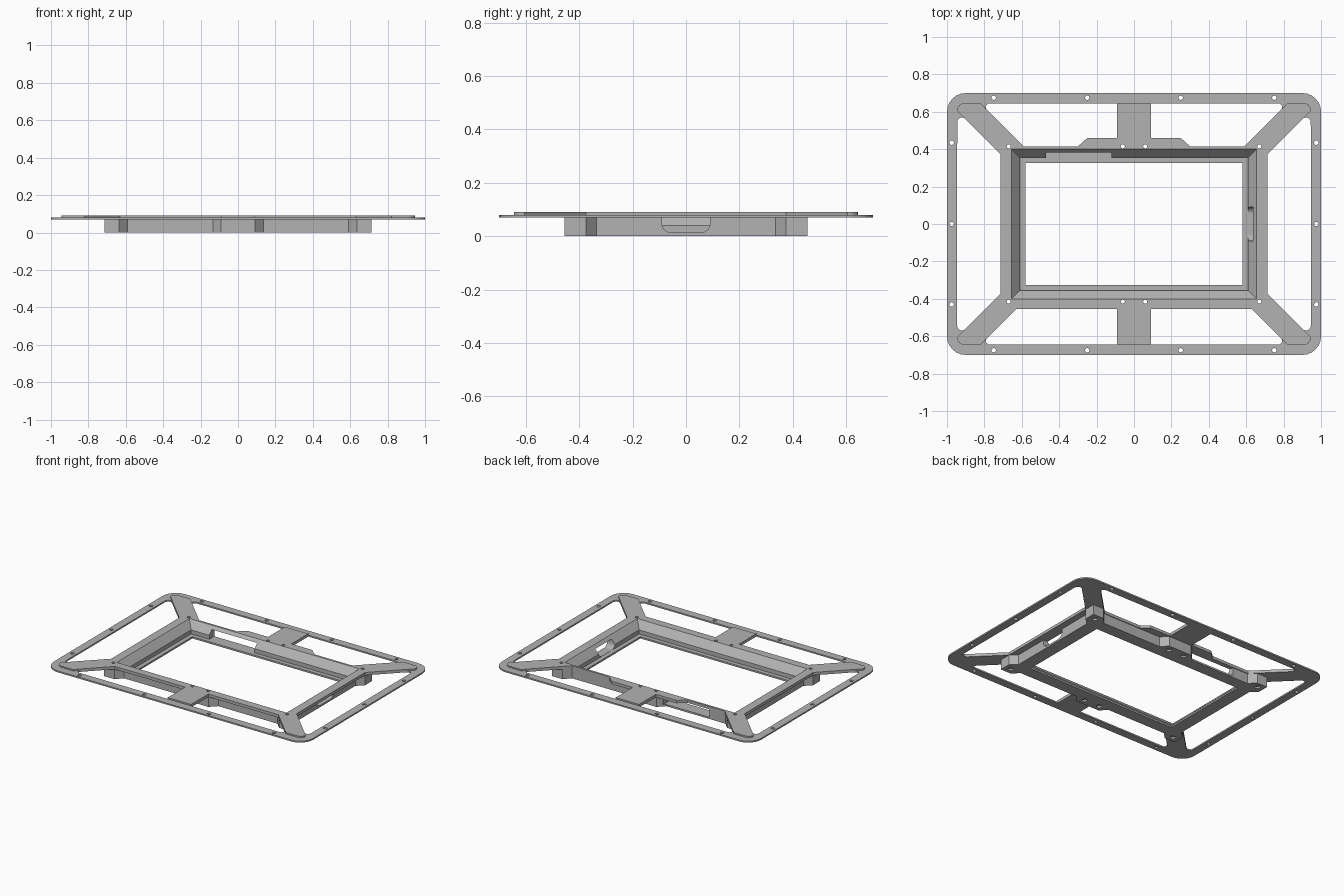
import bpy, bmesh, math
from mathutils import Vector, Matrix

old = bpy.data.objects.get("Cube")
if old:
    bpy.data.objects.remove(old, do_unlink=True)

grey = bpy.data.materials.new("mid_grey")
grey.use_nodes = True
grey.diffuse_color = (0.45, 0.45, 0.45, 1)
grey.node_tree.nodes["Principled BSDF"].inputs["Base Color"].default_value = grey.diffuse_color


def rounded(points, steps=6):
    """Loop of 2D points; a third value on a point is its fillet radius."""
    out = []
    for i, p in enumerate(points):
        c = Vector(p[:2])
        if len(p) < 3:
            out.append(c)
            continue
        a = (Vector(points[i - 1][:2]) - c).normalized()
        b = (Vector(points[(i + 1) % len(points)][:2]) - c).normalized()
        half = a.angle(b) / 2
        centre = c + (a + b).normalized() * p[2] / math.sin(half)
        start = c + a * p[2] / math.tan(half) - centre
        end = c + b * p[2] / math.tan(half) - centre
        turn = start.angle_signed(end)
        for k in range(steps + 1):
            out.append(centre + Matrix.Rotation(-turn * k / steps, 2) @ start)
    return out


def rect(x, y, *r):
    return rounded([(x, y, *r), (-x, y, *r), (-x, -y, *r), (x, -y, *r)])


def circle(x, y, r, n=16):
    return [Vector((x + r * math.cos(k * math.tau / n), y + r * math.sin(k * math.tau / n)))
            for k in range(n)]


def flip(points, sx, sy):
    return [(p[0] * sx, p[1] * sy, *p[2:]) for p in points]


def around(back, front):
    """Full outline from the back-left and front-left quarters."""
    return rounded(back + flip(back, -1, 1)[::-1] + flip(front, -1, -1) + flip(front, 1, -1)[::-1])


def make_object(name, bm):
    bmesh.ops.recalc_face_normals(bm, faces=bm.faces[:])
    mesh = bpy.data.meshes.new(name)
    bm.to_mesh(mesh)
    bm.free()
    mesh.materials.append(grey)
    ob = bpy.data.objects.new(name, mesh)
    bpy.context.collection.objects.link(ob)
    return ob


def slab(name, loops, z0, z1):
    """Flat plate: first loop is the outline, the others are holes."""
    bm = bmesh.new()
    for loop in loops:
        vs = [bm.verts.new((p[0], p[1], z0)) for p in loop]
        for i, v in enumerate(vs):
            bm.edges.new((vs[i - 1], v))
    bmesh.ops.triangle_fill(bm, use_beauty=True, edges=bm.edges[:], normal=(0, 0, 1))
    top = bmesh.ops.extrude_face_region(bm, geom=bm.faces[:])["geom"]
    bmesh.ops.translate(bm, vec=(0, 0, z1 - z0),
                        verts=[g for g in top if isinstance(g, bmesh.types.BMVert)])
    return make_object(name, bm)


def cut(ob, *cutters):
    for c in cutters:
        m = ob.modifiers.new("cut", "BOOLEAN")
        m.operation = "DIFFERENCE"
        m.solver = "EXACT"
        m.object = c
    bpy.context.view_layer.update()
    result = bpy.data.meshes.new_from_object(ob.evaluated_get(bpy.context.evaluated_depsgraph_get()))
    ob.modifiers.clear()
    ob.data = result


# Screw positions
inner_screws = [(sx * x, sy * 0.415) for x in (0.06, 0.67) for sx in (-1, 1) for sy in (-1, 1)]
rim_screws = [(sx * x, sy * 0.675) for x in (0.25, 0.75) for sx in (-1, 1) for sy in (-1, 1)]
rim_screws += [(sx * 0.975, y) for sx in (-1, 1) for y in (-0.43, 0, 0.435)]
inner_holes = [circle(x, y, 0.011) for x, y in inner_screws]
window = rect(0.61, 0.355)

# Rim plate with its six rounded openings
side = [(0.945, 0.605, 0.025), (0.715, 0.375), (0.715, -0.375), (0.945, -0.605, 0.025)]
back = [(0.09, 0.645), (0.82, 0.645, 0.02), (0.59, 0.415), (0.3, 0.415), (0.25, 0.46), (0.09, 0.46)]
front = [(0.09, -0.645), (0.82, -0.645, 0.02), (0.63, -0.455), (0.09, -0.455)]
openings = [rounded(flip(o, s, 1)) for o in (side, back, front) for s in (-1, 1)]
rim = slab("rim_plate", [rect(1, 0.7, 0.1), window] + openings + inner_holes
           + [circle(x, y, 0.012) for x, y in rim_screws], 0.07, 0.08)

# Raised inner frame with diagonal arms and centre bridges
arm = [(0.715, 0.375), (0.945, 0.605), (0.945, 0.645, 0.035)]
back_quarter = arm + [(0.82, 0.645), (0.59, 0.415), (0.3, 0.415), (0.25, 0.46),
                      (0.09, 0.46), (0.09, 0.645)]
front_quarter = arm + [(0.82, 0.645), (0.63, 0.455), (0.09, 0.455), (0.09, 0.645)]
raised = slab("raised_frame", [around(back_quarter, front_quarter), window] + inner_holes, 0.08, 0.09)

# Deep walls with screw bosses, and the thin lip under them
boss = [(0.67, 0.335), (0.715, 0.375), (0.715, 0.455), (0.635, 0.455),
        (0.59, 0.41), (0.135, 0.41), (0.09, 0.455)]
body = around(boss, boss)
walls = slab("walls", [body, window] + inner_holes, 0.012, 0.07)
slab("bottom_lip", [body, rect(0.58, 0.325)] + [circle(x, y, 0.018) for x, y in inner_screws], 0, 0.012)

# Sloped inner edge
bm = bmesh.new()
rings = [[bm.verts.new((p.x, p.y, z)) for p in rect(0.61 + d, 0.355 + d)]
         for z, d in ((0.03, -0.009), (0.1, 0.054))]
for r in rings:
    bm.faces.new(r)
for i in range(4):
    bm.faces.new((rings[0][i - 1], rings[0][i], rings[1][i], rings[1][i - 1]))
slope = make_object("slope_cutter", bm)

# Rounded slot in the left wall and wide gap in the back wall
slot = slab("slot_cutter", [rounded([(-0.09, 0.013, 0.035), (0.09, 0.013, 0.035),
                                     (0.09, 0.08), (-0.09, 0.08)])], 0.5, 0.8)
slot.matrix_world = Matrix(((0, 0, 1, 0), (1, 0, 0, 0), (0, 1, 0, 0), (0, 0, 0, 1)))
gap = slab("gap_cutter", [[(-0.47, 0.3), (-0.12, 0.3), (-0.12, 0.5), (-0.47, 0.5)]], 0, 0.08)

for part in (rim, raised):
    cut(part, slope)
cut(walls, slope, slot, gap)
for helper in (slope, slot, gap):
    bpy.data.objects.remove(helper, do_unlink=True)
